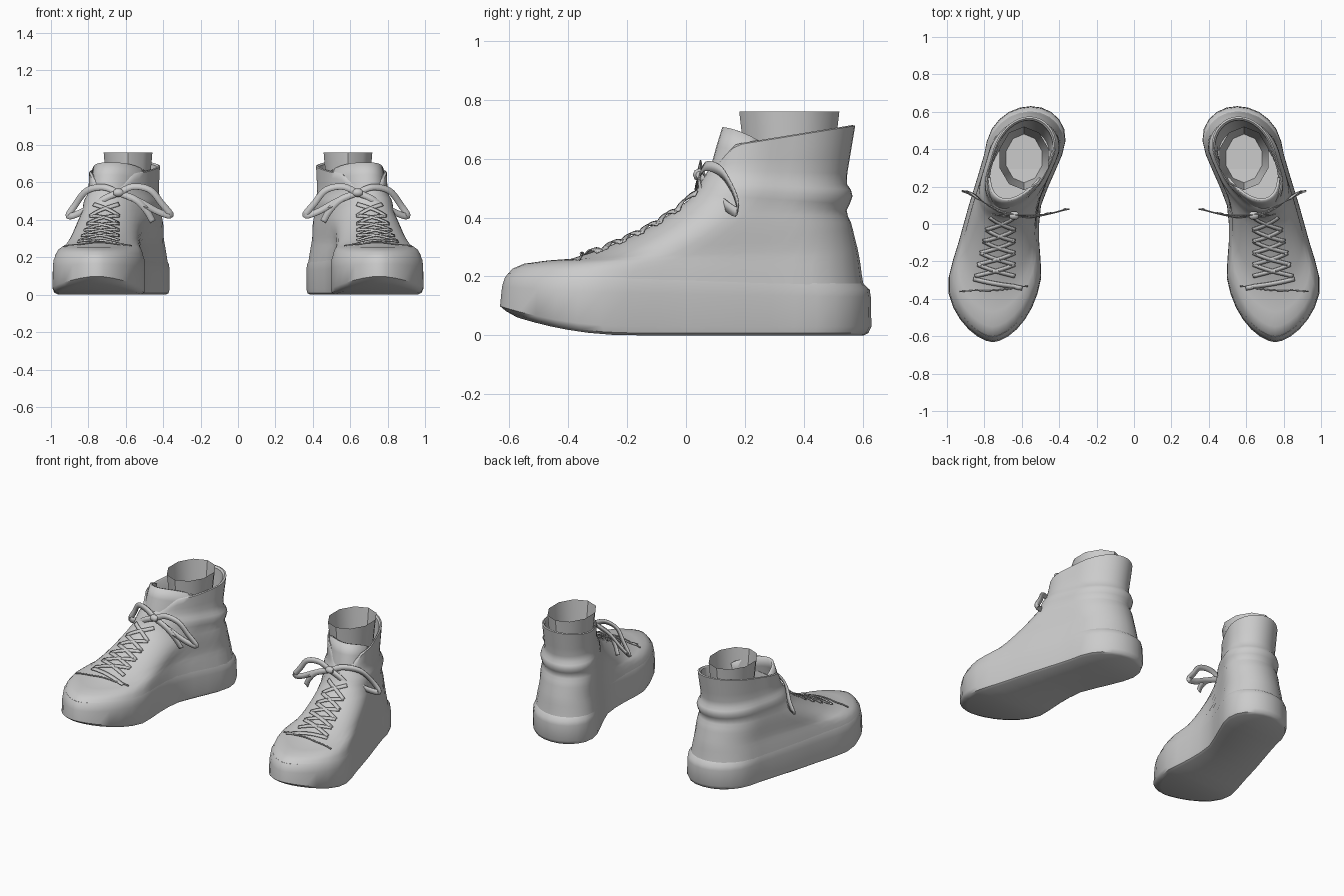
import bpy
import math
from mathutils import Vector
from mathutils.bvhtree import BVHTree

cube = bpy.data.objects.get("Cube")
if cube:
    bpy.data.objects.remove(cube, do_unlink=True)

grey = bpy.data.materials.new("plain_grey")
grey.use_nodes = True
grey.diffuse_color = (0.6, 0.6, 0.6, 1)
grey.node_tree.nodes["Principled BSDF"].inputs["Base Color"].default_value = (0.6, 0.6, 0.6, 1)

N = 40          # points round each ring
HALF = N // 2
made = []

# Centre line and half width of the foot along y
SPINE = [(-.64, .755), (-.4, .755), (-.3, .745), (-.08, .72), (.1, .69), (.24, .64), (.4, .585), (.64, .55)]
WIDTH = [(-.64, .25), (-.3, .25), (-.08, .213), (.1, .193), (.24, .2), (.4, .21), (.64, .21)]
# Side profile of the instep
VAMP = [(-.39, .257), (-.29, .29), (-.125, .365), (.01, .46), (.07, .56)]


def curve(table, y):
    """Smooth interpolation through (position, value) pairs."""
    y = min(max(y, table[0][0]), table[-1][0])
    last = len(table) - 1
    i = max(k for k in range(last) if table[k][0] <= y)

    def slope(k):
        a, b = table[max(k - 1, 0)], table[min(k + 1, last)]
        return (b[1] - a[1]) / (b[0] - a[0])
    (x0, v0), (x1, v1) = table[i], table[i + 1]
    d = x1 - x0
    t = (y - x0) / d
    return (v0 * (1 + 2 * t) * (1 - t) ** 2 + slope(i) * d * t * (1 - t) ** 2
            + v1 * t * t * (3 - 2 * t) - slope(i + 1) * d * t * t * (1 - t))


def cap(d):
    d = min(max(d, 0), 1)
    return math.sqrt(1 - (1 - d) ** 2)


def ring(yf, zf, yb, zb, scale, lift=None):
    """Foot-shaped loop, tilted from its front point to its back point."""
    blend = min(max((yf + .5) / .6, 0), 1)
    front = .38 - .18 * blend
    pts = []
    for j in range(N):
        a = 2 * math.pi * j / N
        u = (1 - math.cos(a)) / 2
        y = yf + (yb - yf) * u
        # The toe is more pointed than the collar
        w = curve(WIDTH, y) * scale * cap((y - yf) / front) ** (1.2 - .2 * blend) * cap((yb - y) / .2)
        z = zf + (zb - zf) * u + (lift(y) if lift else 0)
        pts.append(Vector((curve(SPINE, y) + (w if j < HALF else -w), y, z)))
    return pts


def loft(rings):
    n = len(rings[0])
    verts = [p for r in rings for p in r]
    faces = [(i * n + j, i * n + (j + 1) % n, (i + 1) * n + (j + 1) % n, (i + 1) * n + j)
             for i in range(len(rings) - 1) for j in range(n)]
    return verts, faces


def ladder(start, flip):
    """Close a ring with strips joining opposite sides."""
    out = []
    for j in range(HALF):
        f = [start + j, start + j + 1, start + (N - j - 1) % N, start + (N - j) % N]
        f = list(dict.fromkeys(f))
        out.append(tuple(reversed(f)) if flip else tuple(f))
    return out


def make(name, verts, faces, thick=0):
    """Build a part for the left boot and its mirrored twin."""
    for side, sx in (("left", 1), ("right", -1)):
        me = bpy.data.meshes.new(name)
        me.from_pydata([(v[0] * sx, v[1], v[2]) for v in verts], [],
                       [f if sx > 0 else tuple(reversed(f)) for f in faces])
        me.materials.append(grey)
        ob = bpy.data.objects.new(side + "_" + name, me)
        bpy.context.collection.objects.link(ob)
        if thick:
            m = ob.modifiers.new("thickness", "SOLIDIFY")
            m.thickness = thick
            m.offset = 0
        made.append(ob)


def ribbon(pts, normals, width):
    """Flat strip along a path."""
    verts = []
    for i, p in enumerate(pts):
        t = pts[min(i + 1, len(pts) - 1)] - pts[max(i - 1, 0)]
        s = t.cross(normals[i]).normalized() * width / 2
        verts += [p - s, p + s]
    return verts, [(2 * i, 2 * i + 1, 2 * i + 3, 2 * i + 2) for i in range(len(pts) - 1)]


def smooth_path(pts, steps=6):
    cols = [[(i, p[k]) for i, p in enumerate(pts)] for k in range(3)]
    count = (len(pts) - 1) * steps
    return [Vector([curve(c, i / steps) for c in cols]) for i in range(count + 1)]


# Sole with raised toe
def toe(y):
    return .08 * (max(0, -.19 - y) / .44) ** 2


sole = [ring(-.575, 0, .605, 0, .92, toe), ring(-.61, .008, .62, .008, .98, toe),
        ring(-.632, .03, .63, .03, 1, lambda y: toe(y) * .85),
        ring(-.625, .15, .628, .13, 1, lambda y: toe(y) * .2),
        ring(-.616, .195, .624, .155, .99), ring(-.603, .212, .6, .178, .96)]
v, f = loft(sole)
make("sole", v, f + ladder(0, True) + ladder((len(sole) - 1) * N, False))

# Upper, from the sole seam to the ankle ridge and the collar
upper = [ring(*r) for r in (
    (-.611, .2, .604, .168, .975), (-.59, .226, .598, .2, .955), (-.55, .243, .593, .24, .93),
    (-.47, .254, .588, .27, .91), (-.39, .26, .583, .295, .9), (-.29, .292, .575, .325, .9),
    (-.2, .33, .568, .355, .9), (-.125, .367, .56, .385, .9), (-.05, .415, .55, .405, .89),
    (.005, .457, .546, .425, .875), (.025, .48, .556, .445, .89), (.04, .5, .566, .472, .895),
    (.05, .52, .56, .495, .87), (.06, .535, .547, .513, .83), (.075, .56, .548, .55, .8))]


def collar(inset, drop):
    """Top edge that dips at the front opening."""
    pts = ring(.09 + inset, 0, .575 - inset, 0, .8 - inset * 3)
    for p in pts:
        p.z = .575 + .075 * min(max((p.y - .1) / .07, 0), 1) + .065 * max(0, (p.y - .17) / .4) - drop
    return pts


low, top = upper[-1], collar(0, .004)
upper += [[a.lerp(b, k) for a, b in zip(low, top)] for k in (.33, .67, 1)]
tree = BVHTree.FromPolygons(*loft(upper))
upper += [collar(.01, 0), collar(.02, .008), collar(.03, .15), ring(.09, .36, .5, .33, .72)]
v, f = loft(upper)
make("upper", v, f + ladder((len(upper) - 1) * N, False))

# Tongue standing above the front of the collar
keep = list(range(-7, 8))
rows = []
for yf, z in ((.065, .48), (.088, .56), (.11, .64), (.13, .705)):
    r = ring(yf, 0, .56, 0, .74)
    rows.append([Vector((r[j].x, r[j].y, z - .045 * max(0, (r[j].y - yf) / .12) ** 1.5)) for j in keep])
n = len(keep)
make("tongue", [p for r in rows for p in r],
     [(i * n + j, i * n + j + 1, (i + 1) * n + j + 1, (i + 1) * n + j)
      for i in range(3) for j in range(n - 1)], .014)

# Open ankle tube with a closed floor
tube = [[Vector((.588 + w * math.cos(a), .351 + d * math.sin(a), z))
         for a in (math.tau * (k + .5) / 10 for k in range(10))]
        for w, d, z in ((.1, .13, .345), (.122, .152, .6), (.137, .17, .76))]
v, f = loft(tube)
make("ankle_tube", v, f + [tuple(reversed(range(10)))])


# Laces laid over the front of the upper
def lace(name, a, b, width):
    pts, normals = [], []
    for k in range(13):
        hit, nor, _, _ = tree.find_nearest(Vector(a).lerp(Vector(b), k / 12))
        nor = nor if nor.z > 0 else -nor
        pts.append(hit + nor * .009)
        normals.append(nor)
    v, f = ribbon(pts, normals, width)
    make(name, v, f, .006)


def eyelet(y, side):
    half = .11 - .12 * (y + .3)
    return (curve(SPINE, y) + side * half, y, curve(VAMP, y))


lace("lace_bar", (.596, -.345, .28), (.86, -.295, .29), .024)
lace("toe_cap_seam", (.57, -.33, .25), (.93, -.36, .25), .006)
STEP = .062
for i in range(5):
    y = -.28 + i * STEP
    for side in (-1, 1):
        lace("lace_cross", eyelet(y, side), eyelet(y + STEP, -side), .022)

# Bow: a loop and a tail on each side of the knot
KNOT = (.64, .045, .545)
BOWS = {
    "outer_loop": [KNOT, (.72, .07, .575), (.81, .12, .555), (.87, .165, .48), (.905, .175, .42),
                   (.83, .13, .445), (.74, .075, .5), KNOT],
    "inner_loop": [KNOT, (.56, .045, .578), (.47, .05, .56), (.41, .065, .49), (.36, .08, .425),
                   (.43, .06, .445), (.53, .04, .5), KNOT],
    "outer_tail": [KNOT, (.72, .045, .51), (.78, .06, .45), (.82, .08, .39)],
    "inner_tail": [KNOT, (.55, .035, .51), (.49, .045, .45), (.455, .06, .39)]}
for name, pts in BOWS.items():
    path = smooth_path(pts)
    v, f = ribbon(path, [Vector((0, -1, .25))] * len(path), .034)
    make("bow_" + name, v, f, .004)
knot = [[Vector((KNOT[0] + dx, KNOT[1] + r * math.cos(a), KNOT[2] + r * math.sin(a)))
         for a in (math.tau * k / 8 for k in range(8))]
        for dx, r in ((-.025, .012), (-.012, .022), (.012, .022), (.025, .012))]
v, f = loft(knot)
make("bow_knot", v, f + [tuple(range(7, -1, -1)), tuple(range(24, 32))])

# Smooth shading with sharp edges kept
bpy.ops.object.select_all(action="DESELECT")
for ob in made:
    ob.select_set(True)
bpy.context.view_layer.objects.active = made[0]
bpy.ops.object.shade_smooth_by_angle(angle=math.radians(40))
